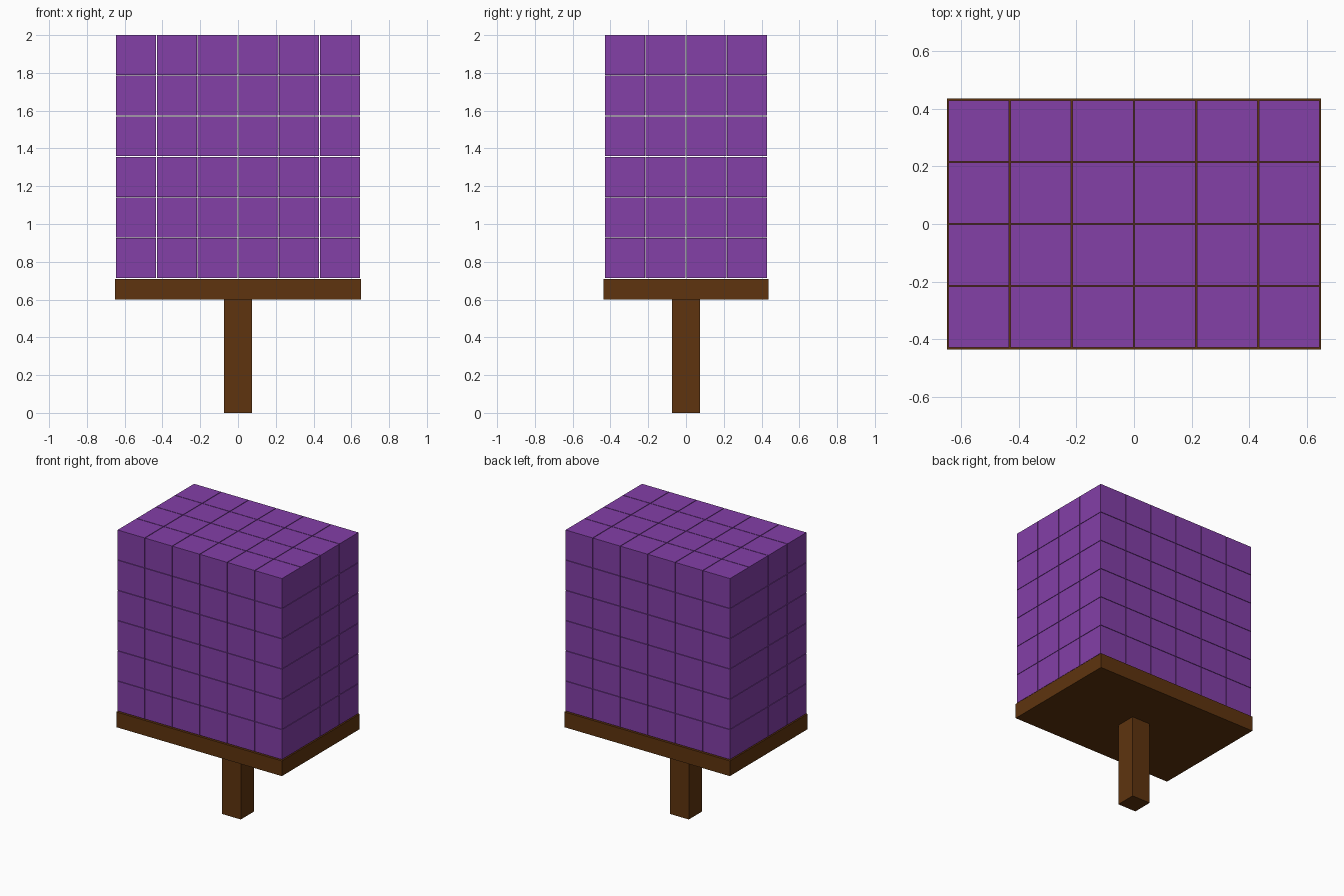
import bpy, bmesh
from mathutils import Matrix, Vector

if "Cube" in bpy.data.objects:
    bpy.data.objects.remove(bpy.data.objects["Cube"])


def material(name, color):
    m = bpy.data.materials.new(name)
    m.diffuse_color = (*color, 1)
    m.use_nodes = True
    m.node_tree.nodes["Principled BSDF"].inputs["Base Color"].default_value = m.diffuse_color
    return m


def add_box(bm, center, size):
    bmesh.ops.create_cube(bm, size=1, matrix=Matrix.Translation(Vector(center))
                          @ Matrix.Diagonal((*size, 1)))


def finish(bm, name, mat):
    mesh = bpy.data.meshes.new(name)
    bm.to_mesh(mesh)
    bm.free()
    mesh.materials.append(mat)
    obj = bpy.data.objects.new(name, mesh)
    bpy.context.collection.objects.link(obj)


purple = material("purple", (0.227, 0.050, 0.390))
brown = material("brown wood", (0.112, 0.034, 0.0045))

# Square post
bm = bmesh.new()
add_box(bm, (0, 0, 0.30), (0.146, 0.146, 0.60))
finish(bm, "post", brown)

# Flat board carrying the blocks
bm = bmesh.new()
add_box(bm, (0, 0, 0.655), (1.30, 0.873, 0.108))
finish(bm, "board", brown)

# 6 x 4 x 6 stack of separate blocks with hairline gaps
NX, NY, NZ = 6, 4, 6
PITCH, GAP = 0.2155, 0.004
SIZE = PITCH - GAP
bm = bmesh.new()
for i in range(NX):
    for j in range(NY):
        for k in range(NZ):
            add_box(bm, ((i - (NX - 1) / 2) * (PITCH + 0.0005),
                         (j - (NY - 1) / 2) * PITCH,
                         2.0 - SIZE / 2 - (NZ - 1 - k) * 0.2148),
                    (SIZE, SIZE, SIZE))
finish(bm, "block_stack", purple)
